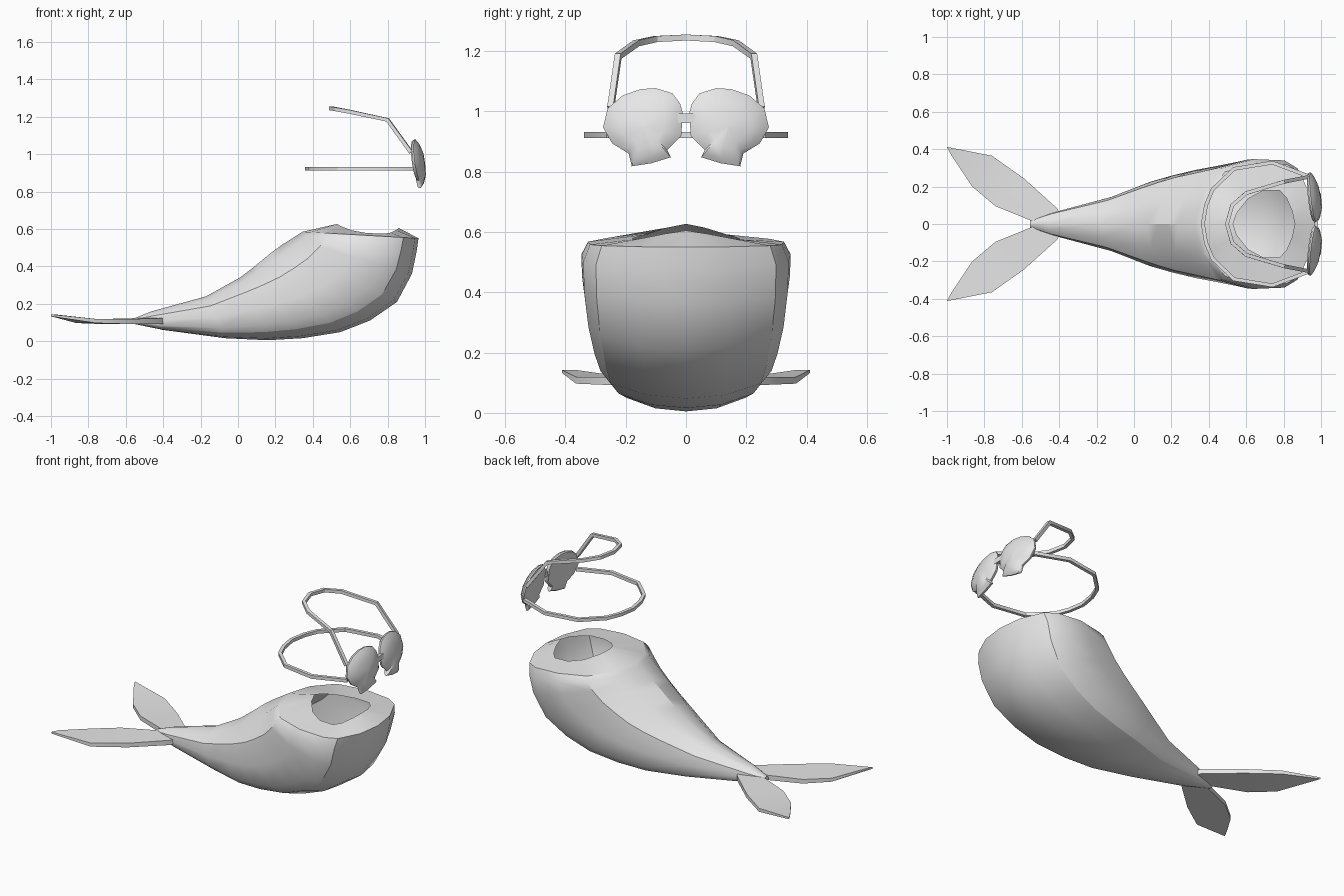
import bpy, bmesh, math

if "Cube" in bpy.data.objects:
    bpy.data.objects.remove(bpy.data.objects["Cube"])

grey = bpy.data.materials.new("plain_grey")
grey.diffuse_color = (0.8, 0.8, 0.8, 1)
grey.use_nodes = True
grey.node_tree.nodes["Principled BSDF"].inputs["Base Color"].default_value = grey.diffuse_color


def finish(ob, angle=30):
    ob.data.materials.clear()
    ob.data.materials.append(grey)
    bpy.ops.object.select_all(action='DESELECT')
    ob.select_set(True)
    bpy.context.view_layer.objects.active = ob
    bpy.ops.object.shade_smooth_by_angle(angle=math.radians(angle))


def loft(name, rings, caps=(True, True), angle=30):
    """Skin a list of closed rings that share one point count."""
    bm = bmesh.new()
    vs = [[bm.verts.new(p) for p in r] for r in rings]
    n = len(rings[0])
    for a, b in zip(vs, vs[1:]):
        for i in range(n):
            j = (i + 1) % n
            bm.faces.new((a[i], a[j], b[j], b[i]))
    if caps[0]:
        bm.faces.new(vs[0])
    if caps[1]:
        bm.faces.new(vs[-1])
    bmesh.ops.recalc_face_normals(bm, faces=bm.faces)
    me = bpy.data.meshes.new(name)
    bm.to_mesh(me)
    bm.free()
    ob = bpy.data.objects.new(name, me)
    bpy.context.collection.objects.link(ob)
    finish(ob, angle)
    return ob


def mirrored(half):
    """Close a half ring whose first and last points lie on y = 0."""
    return half + [(x, -y, z) for x, y, z in half[-2:0:-1]]


# Tail body: rings swing from the thin tail end up to the waist
# each: back point x,z / belly point x,z / half width
spine = [
    (-.555, .123, -.555, .092, .02),
    (-.46, .16, -.40, .060, .062),
    (-.17, .24, -.07, .016, .145),
    (.01, .34, .16, .005, .225),
    (.07, .385, .345, .016, .26),
    (.125, .43, .545, .048, .29),
    (.18, .475, .705, .11, .31),
    (.235, .515, .85, .21, .33),
    (.29, .55, .93, .36, .345),
    (.325, .572, .955, .48, .347),
    (.345, .585, .965, .55, .325),
]
# cross-section: position from back to belly, share of half width
section = [(0, 0), (.07, .48), (.23, .86), (.50, 1), (.76, .98),
           (.87, .86), (.97, .45), (1, 0)]
rings = []
for tx, tz, bx, bz, w in spine:
    rings.append(mirrored([(tx + (bx - tx) * t, w * f, tz + (bz - tz) * t)
                           for t, f in section]))
# Waist opening, raised at the back and the front
rings.append(mirrored([
    (.53, 0, .627), (.55, .06, .615), (.61, .135, .592), (.69, .178, .578),
    (.78, .178, .575), (.815, .14, .58), (.845, .07, .594), (.86, 0, .605)]))
loft("tail_body", rings, caps=(True, False))

# Tail flukes: leading x,y / trailing x,y / centre z / thickness
fluke = [
    (-.38, .02, -.53, .0, .108, .03),
    (-.41, .083, -.55, .018, .108, .03),
    (-.59, .245, -.74, .095, .105, .026),
    (-.76, .365, -.865, .20, .108, .022),
    (-1.0, .412, -.978, .37, .138, .010),
]
for side, s in (("left", 1), ("right", -1)):
    loft(side + "_fluke", [
        [(ax, s * ay, z + h / 2), (bx, s * by, z + h / 2),
         (bx, s * by, z - h / 2), (ax, s * ay, z - h / 2)]
        for ax, ay, bx, by, z, h in fluke])

# Scallop shell cups: outline in y,z
shell = [(.012, 1.0), (.02, 1.027), (.045, 1.06), (.10, 1.077), (.15, 1.074),
         (.21, 1.053), (.26, 1.01), (.275, .947), (.245, .894), (.19, .86),
         (.18, .818), (.115, .828), (.05, .848), (.062, .872), (.015, .92)]
CY, CZ = .14, .95


def shell_ring(scale, offset, s):
    pts = []
    for y, z in shell:
        y, z = CY + (y - CY) * scale, CZ + (z - CZ) * scale
        pts.append((.955 - .13 * (y - CY) - .14 * (z - CZ) + offset, s * y, z))
    return pts


for side, s in (("left", 1), ("right", -1)):
    loft(side + "_shell", [shell_ring(k, d, s) for k, d in (
        (.05, -.012), (.6, -.012), (.95, -.008), (1, 0), (1, .008),
        (.85, .022), (.55, .036), (.05, .042))], angle=40)

# Bridge between the shells
loft("shell_bridge", [[(.965, y, .962), (.985, y, .962),
                       (.985, y, .993), (.965, y, .993)] for y in (-.03, .03)])


# Straps: square-section bands along mirrored paths
def strap(name, half, r):
    pts = [(x, -y, z) for x, y, z in half[:0:-1]] + half
    rings = []
    for i, (x, y, z) in enumerate(pts):
        a, b = pts[max(i - 1, 0)], pts[min(i + 1, len(pts) - 1)]
        tx, ty, tz = (b[k] - a[k] for k in range(3))
        m = math.hypot(tx, ty)
        nx, ny = -ty / m, tx / m                    # sideways
        L = math.sqrt(m * m + tz * tz)
        ux, uy, uz = -tz * tx / (m * L), -tz * ty / (m * L), m / L   # upward
        rings.append([(x + r * (p * nx + q * ux), y + r * (p * ny + q * uy),
                       z + r * q * uz)
                      for p, q in ((1, 1), (-1, 1), (-1, -1), (1, -1))])
    loft(name, rings)


strap("back_strap", [(.368, 0, .922), (.385, .10, .922), (.42, .185, .922),
                     (.535, .295, .922), (.74, .328, .922),
                     (.935, .255, .922)], .010)
strap("neck_strap", [(.497, 0, 1.245), (.525, .10, 1.24), (.60, .165, 1.226),
                     (.80, .225, 1.183), (.925, .25, 1.01)], .010)
